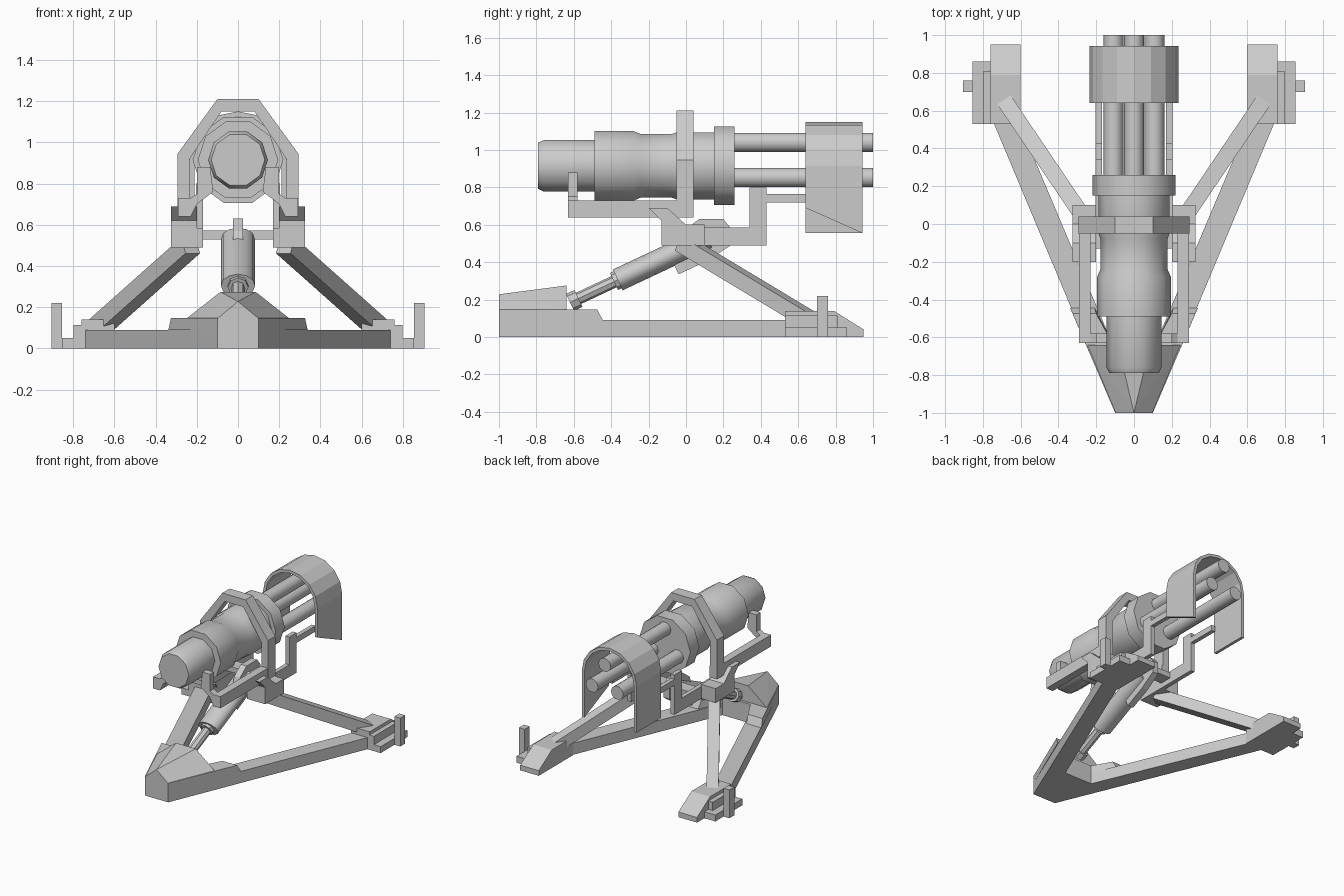
import bpy, bmesh, math
from mathutils import Vector

if "Cube" in bpy.data.objects:
    bpy.data.objects.remove(bpy.data.objects["Cube"])


def make(name, bm, mirror=False, smooth=False):
    bmesh.ops.recalc_face_normals(bm, faces=bm.faces)
    me = bpy.data.meshes.new(name)
    bm.to_mesh(me)
    bm.free()
    ob = bpy.data.objects.new(name, me)
    bpy.context.collection.objects.link(ob)
    if mirror:
        m = ob.modifiers.new("mirror", 'MIRROR')
        m.use_mirror_merge = False
    if smooth:
        bpy.ops.object.select_all(action='DESELECT')
        ob.select_set(True)
        bpy.context.view_layer.objects.active = ob
        bpy.ops.object.shade_smooth_by_angle(angle=math.radians(40))
    return ob


def prism(name, pts, axis, a, b, mirror=False, edit=None):
    """Extrude a 2D outline along an axis from a to b."""
    place = {'x': lambda p, t: (t, p[0], p[1]),
             'y': lambda p, t: (p[0], t, p[1]),
             'z': lambda p, t: (p[0], p[1], t)}[axis]
    bm = bmesh.new()
    lo = [bm.verts.new(place(p, a)) for p in pts]
    hi = [bm.verts.new(place(p, b)) for p in pts]
    bm.faces.new(lo)
    bm.faces.new(hi)
    n = len(pts)
    for i in range(n):
        j = (i + 1) % n
        bm.faces.new((lo[i], lo[j], hi[j], hi[i]))
    if edit:
        for v in bm.verts:
            edit(v.co)
    return make(name, bm, mirror)


def box(name, x, y, z, mirror=False):
    return prism(name, [(x[0], y[0]), (x[1], y[0]), (x[1], y[1]), (x[0], y[1])],
                 'z', z[0], z[1], mirror)


def both(right):
    """Complete a right-half outline with its mirrored left half."""
    return right + [(-x, z) for x, z in reversed(right)]


def lathe(name, origin, direction, profile, sides=10, squash=1.0, mirror=False):
    """Rings of (distance, radius) along a direction lying in the yz plane."""
    o, d = Vector(origin), Vector(direction).normalized()
    u = Vector((1, 0, 0))
    w = d.cross(u)
    bm = bmesh.new()
    rings = []
    for t, r in profile:
        rings.append([bm.verts.new(o + d * t + u * r * math.cos(k * math.tau / sides)
                                   + w * r * squash * math.sin(k * math.tau / sides))
                      for k in range(sides)])
    for p, q in zip(rings, rings[1:]):
        for k in range(sides):
            j = (k + 1) % sides
            bm.faces.new((p[k], p[j], q[j], q[k]))
    bm.faces.new(rings[0])
    bm.faces.new(rings[-1])
    return make(name, bm, mirror, smooth=True)


# V-shaped ground frame
prism("base_legs", both([(.1, -1), (.745, .54), (.61, .54), (.12, -.62)]), 'z', 0, .09)


# Raised nose block with sloped rear ends
def slope(co):
    if co.y > -.5 and co.z < .1:
        co.y += .03
        co.x *= 1.04


prism("nose_block", both([(.1, -1), (.325, -.475), (.2, -.475), (.12, -.62)]),
      'z', .09, .148, edit=slope)

# Faceted nose cap
bm = bmesh.new()
for co in [(.1, -1, .145), (-.1, -1, .145), (0, -1, .228), (.25, -.64, .145),
           (-.25, -.64, .145), (.085, -.64, .275), (-.085, -.64, .275)]:
    bm.verts.new(co)
bmesh.ops.convex_hull(bm, input=bm.verts)
make("nose_cap", bm)

# Feet with side plates and stakes
prism("foot", [(.53, 0), (.95, 0), (.95, .04), (.79, .14), (.53, .14)], 'x', .6, .76, True)
box("foot_plate", (.76, .855), (.53, .86), (0, .05), True)
box("foot_rail", (.755, .797), (.53, .81), (.05, .115), True)
box("foot_stake", (.855, .905), (.7, .76), (0, .22), True)

# Diagonal rear struts
a, b = Vector((.23, -.02, .5)), Vector((.68, .645, .1))
bm = bmesh.new()
bmesh.ops.create_cube(bm, size=1)
q = (b - a).to_track_quat('Z', 'Y')
for v in bm.verts:
    v.co = (a + b) / 2 + q @ Vector((v.co.x * .085, v.co.y * .085, v.co.z * (b - a).length))
make("strut", bm, True)

# Pivot brackets, forward arms and crossbar
prism("pivot_bracket", [(-.2, .69), (-.1, .69), (0, .6), (.1, .6), (.1, .49),
                        (-.13, .49), (-.13, .62)], 'x', .2, .325, True)
prism("forward_arm", [(-.13, .49), (.43, .49), (.43, .72), (.66, .72), (.66, .765),
                      (.43, .765), (.43, .8), (.34, .8), (.34, .585), (-.13, .585)],
      'x', .17, .203, True)
box("crossbar", (-.2, .2), (.1, .2), (.53, .572))

# Elevating piston
d = (0, .905, .425)
lathe("piston_rod", (0, -.62, .185), d, [(0, .05), (.05, .05), (.05, .033), (.26, .033)], 8)
lathe("piston_collar", (0, -.385, .297), d, [(0, .05), (.05, .05)], 8)
lathe("piston_cylinder", (0, -.365, .305), d, [(0, .083), (.53, .083)], 12, .74)
prism("piston_fin", [(-.01, .57), (.07, .63), (.2, .63), (.24, .58), (.24, .49),
                     (.12, .41), (-.04, .335), (-.07, .4)], 'x', -.025, .025)

# Cradle rails, rear clamps and hoop
box("cradle_rail", (.23, .29), (-.625, .04), (.64, .73), True)
prism("rear_clamp", [(.29, .64), (.23, .64), (.2, .7), (.12, .76), (.135, .88),
                     (.2, .88), (.2, .75), (.23, .73), (.29, .73)], 'y', -.63, -.58, True)
prism("cradle_hoop", both([(.235, .64), (.293, .64), (.293, .945), (.1, 1.21)])
      + [(-.235, .92), (-.08, 1.15), (.08, 1.15), (.235, .92)], 'y', -.05, .04)

# Gun body and three barrels
Z = .915
lathe("gun_body", (0, 0, Z), (0, 1, 0),
      [(-.79, .13), (-.76, .145), (-.49, .145), (-.49, .195), (-.28, .195), (-.24, .178),
       (-.08, .178), (-.05, .188), (.15, .188), (.15, .22), (.26, .22)])
for k in range(3):
    t = math.radians(90 + 120 * k)
    lathe("barrel", (.125 * math.cos(t), 0, Z + .125 * math.sin(t)), (0, 1, 0),
          [(.25, .053), (1, .053)])


# Muzzle shield: open-bottomed arch, lower edge of the right side slanted
def arc(r):
    pts = [(r * math.cos(k * math.pi / 8), Z + r * math.sin(k * math.pi / 8)) for k in range(9)]
    return [(r, .555)] + pts + [(-r, .555)]


def slant(co):
    if co.x > 0 and co.z < .6 and co.y < .7:
        co.z = .69


prism("muzzle_shield", arc(.235) + arc(.212)[::-1], 'y', .64, .943, edit=slant)
